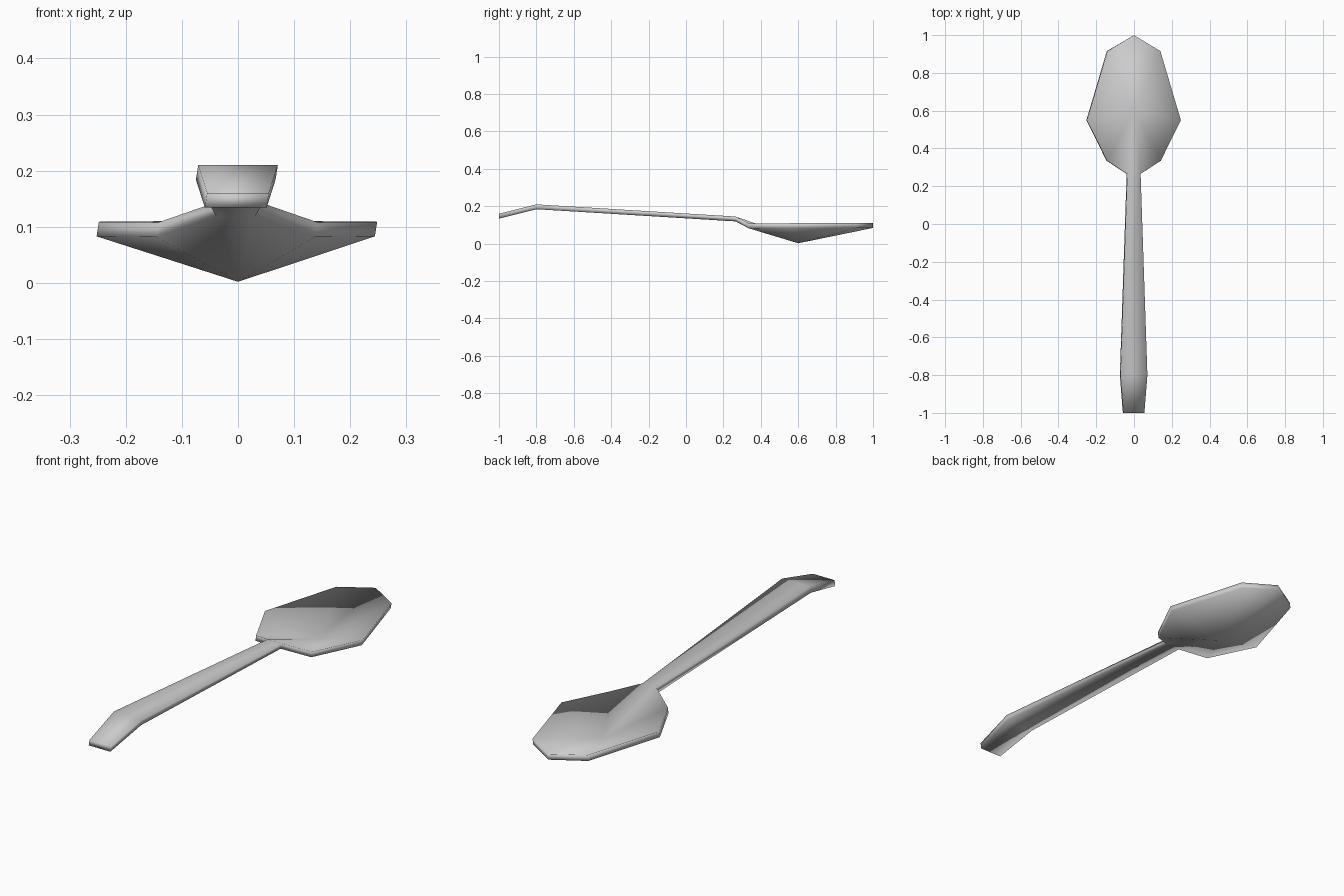
import bpy
import bmesh

cube = bpy.data.objects.get("Cube")
if cube:
    bpy.data.objects.remove(cube)

metal = bpy.data.materials.new("grey_metal")
metal.use_nodes = True
grey = (0.6, 0.6, 0.6, 1)
metal.diffuse_color = grey
metal.node_tree.nodes["Principled BSDF"].inputs["Base Color"].default_value = grey

THICK = 0.026
# Half outline from the handle end to the bowl tip: half width, y, top height
handle = [(0.055, -1.0, 0.16), (0.071, -0.8, 0.21), (0.035, 0.265, 0.145)]
bowl_rim = [(0.035, 0.265, 0.145), (0.142, 0.335, 0.108),
            (0.248, 0.55, 0.109), (0.14, 0.915, 0.11)]
tip = (0, 1.0, 0.11)
bowl_centre = (0, 0.6, 0.028)

bm = bmesh.new()
cache = {}


def vert(co, drop):
    """Shared vertex on the upper skin, or dropped to the lower skin."""
    key = (co, drop)
    if key not in cache:
        shift = 0.004 if drop else 0
        cache[key] = bm.verts.new((co[0] - shift * (co[0] != 0), co[1], co[2] - drop))
    return cache[key]


def both_sides(points):
    """Pair every point with its mirror image."""
    return points, [(-x, y, z) for x, y, z in points]


def skins(points):
    """One face on the upper skin and its twin on the lower skin."""
    bm.faces.new([vert(p, 0) for p in points])
    bm.faces.new([vert(p, THICK) for p in reversed(points)])


def edge_wall(a, b):
    bm.faces.new([vert(a, 0), vert(b, 0), vert(b, THICK), vert(a, THICK)])


# Handle strips and end cap
left, right = both_sides(handle)
for i in range(len(handle) - 1):
    skins([right[i], left[i], left[i + 1], right[i + 1]])
    edge_wall(left[i], left[i + 1])
    edge_wall(right[i + 1], right[i])
edge_wall(right[0], left[0])

# Bowl as a fan around its deepest point
left, right = both_sides(bowl_rim)
rim = left + [tip] + right[::-1]
for a, b in zip(rim, rim[1:]):
    skins([a, b, bowl_centre])
    edge_wall(a, b)
skins([rim[-1], rim[0], bowl_centre])

bmesh.ops.recalc_face_normals(bm, faces=bm.faces[:])
for face in bm.faces:
    face.smooth = True

mesh = bpy.data.meshes.new("spoon")
bm.to_mesh(mesh)
bm.free()
mesh.materials.append(metal)
bpy.context.collection.objects.link(bpy.data.objects.new("spoon", mesh))
